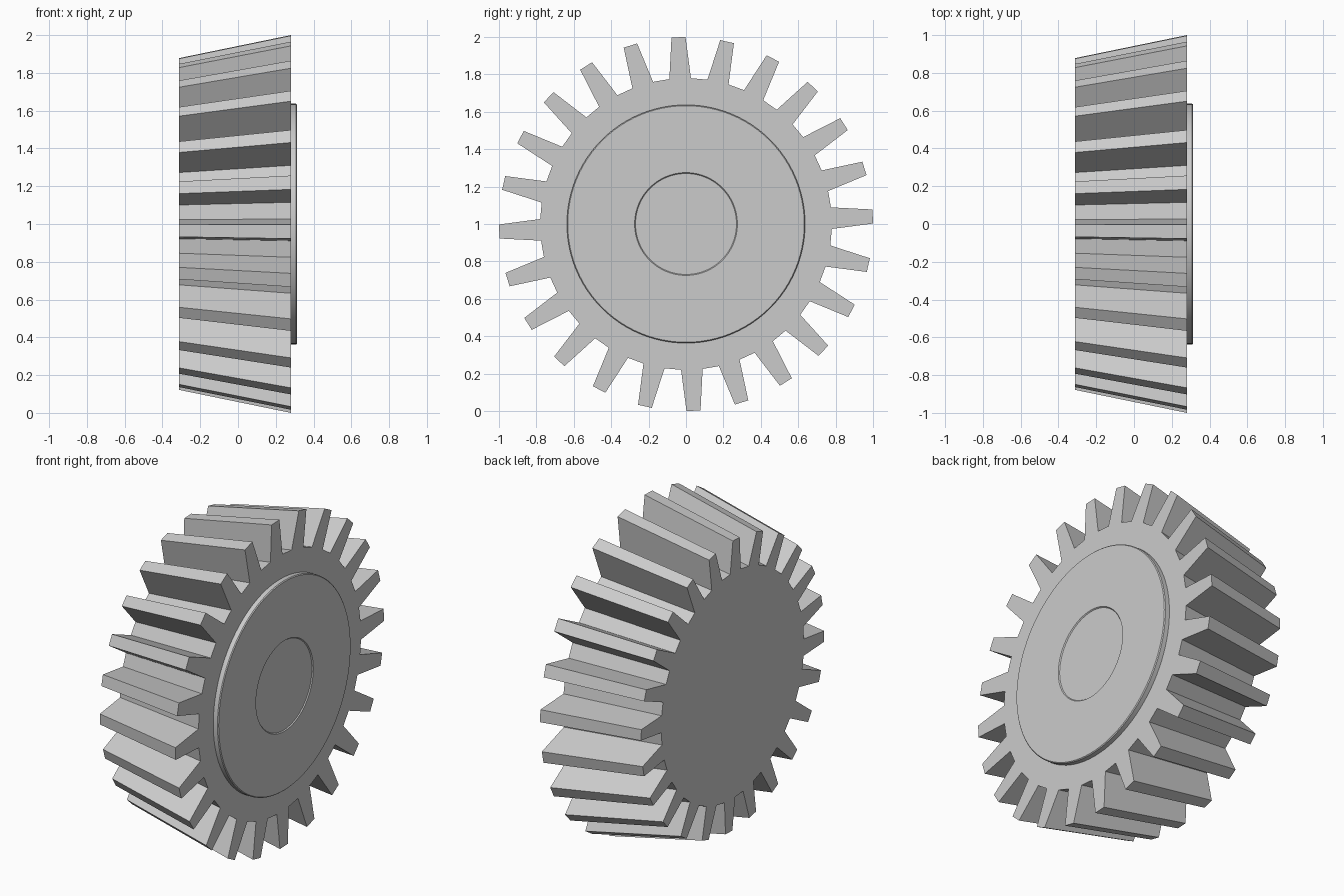
import bpy, bmesh, math

if "Cube" in bpy.data.objects:
    bpy.data.objects.remove(bpy.data.objects["Cube"])

TEETH = 24
PHASE = 2.3            # degrees, centre of the first tooth
LEFT_X, RIGHT_X = -0.313, 0.28
TAPER = 0.878          # small end relative to the large end

steel = bpy.data.materials.new("plain grey")
steel.use_nodes = True
GREY = (0.6, 0.6, 0.6, 1)
steel.diffuse_color = GREY
steel.node_tree.nodes["Principled BSDF"].inputs["Base Color"].default_value = GREY


def finish(bm, name):
    bmesh.ops.recalc_face_normals(bm, faces=bm.faces)
    mesh = bpy.data.meshes.new(name)
    bm.to_mesh(mesh)
    bm.free()
    mesh.materials.append(steel)
    obj = bpy.data.objects.new(name, mesh)
    bpy.context.collection.objects.link(obj)
    return obj


def ring(bm, x, points, scale=1):
    return [bm.verts.new((x, r * scale * math.cos(a), 1 + r * scale * math.sin(a)))
            for r, a in points]


def bridge(bm, a, b):
    for i in range(len(a)):
        j = (i + 1) % len(a)
        bm.faces.new((a[i], a[j], b[j], b[i]))


# Conical toothed body: each tooth is root, tip, tip, root
outline = []
for i in range(TEETH):
    mid = PHASE + i * 360 / TEETH
    for radius, offset in ((0.78, -4.25), (1, -2.15), (1, 2.15), (0.78, 4.25)):
        outline.append((radius, math.radians(mid + offset)))
bm = bmesh.new()
small = ring(bm, LEFT_X, outline, TAPER)
large = ring(bm, RIGHT_X, outline)
bridge(bm, small, large)
bm.faces.new(small)
bm.faces.new(large)
finish(bm, "toothed_body")

# Raised hub plate with a chamfered rim and a shallow round recess
SEGMENTS = 96
profile = [(0.278, 0.637), (0.308, 0.637), (0.313, 0.632),
           (0.313, 0.275), (0.307, 0.27)]
bm = bmesh.new()
rings = []
for x, radius in profile:
    circle = [(radius, 2 * math.pi * i / SEGMENTS) for i in range(SEGMENTS)]
    rings.append(ring(bm, x, circle))
for a, b in zip(rings, rings[1:]):
    bridge(bm, a, b)
bm.faces.new(rings[-1])
hub = finish(bm, "hub_plate")
bpy.ops.object.select_all(action='DESELECT')
hub.select_set(True)
bpy.context.view_layer.objects.active = hub
bpy.ops.object.shade_smooth_by_angle(angle=math.radians(30))
